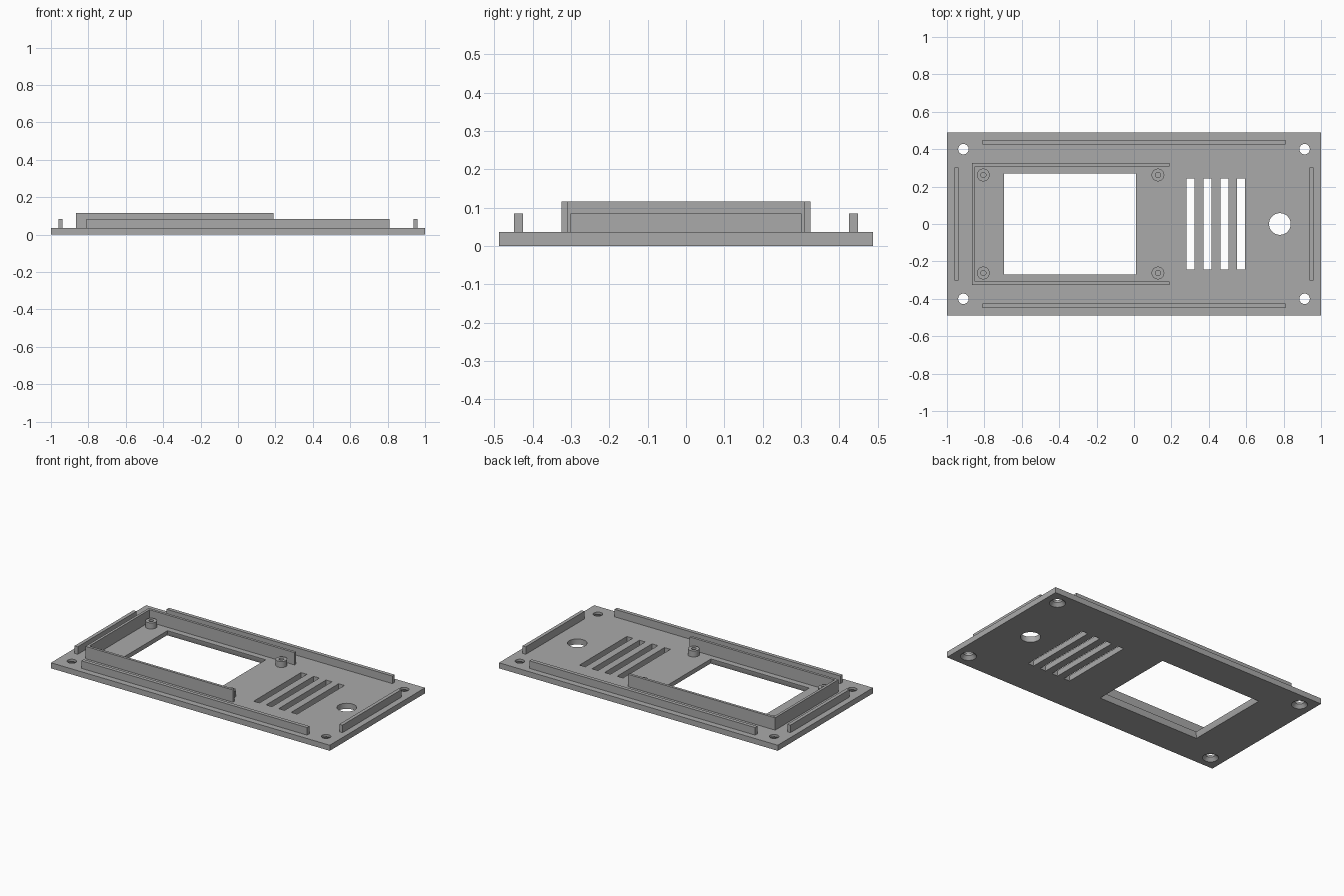
import bpy, bmesh, math

if "Cube" in bpy.data.objects:
    bpy.data.objects.remove(bpy.data.objects["Cube"])

T = 0.036        # plate thickness
SUNK = T - 0.004  # parts on the plate start slightly inside it

grey = bpy.data.materials.new("plain grey")
grey.diffuse_color = (0.4, 0.4, 0.4, 1)
grey.use_nodes = True
grey.node_tree.nodes["Principled BSDF"].inputs["Base Color"].default_value = grey.diffuse_color


def rect(x0, x1, y0, y1):
    return [(x0, y0), (x1, y0), (x1, y1), (x0, y1)]


def circle(x, y, r, n=40):
    return [(x + r * math.cos(2 * math.pi * i / n),
             y + r * math.sin(2 * math.pi * i / n)) for i in range(n)]


def loft(bm, rings):
    """Join stacked outlines [(points, z), ...] into a capped solid."""
    loops = [[bm.verts.new((x, y, z)) for x, y in pts] for pts, z in rings]
    for a, b in zip(loops, loops[1:]):
        n = len(a)
        for i in range(n):
            j = (i + 1) % n
            bm.faces.new((a[i], a[j], b[j], b[i]))
    bm.faces.new(loops[0][::-1])
    bm.faces.new(loops[-1])


def make(name, solids):
    bm = bmesh.new()
    for rings in solids:
        loft(bm, rings)
    bmesh.ops.recalc_face_normals(bm, faces=bm.faces)
    me = bpy.data.meshes.new(name)
    bm.to_mesh(me)
    bm.free()
    me.materials.append(grey)
    ob = bpy.data.objects.new(name, me)
    bpy.context.collection.objects.link(ob)
    return ob


def smooth(ob):
    bpy.ops.object.select_all(action='DESELECT')
    ob.select_set(True)
    bpy.context.view_layer.objects.active = ob
    bpy.ops.object.shade_smooth_by_angle(angle=math.radians(30))


def prism(pts, z0, z1):
    return [(pts, z0), (pts, z1)]


# Cutters: window with slightly flared outer edge, vents, button hole, screw holes
LO, HI = -0.02, T + 0.02
cuts = [[(rect(-0.705, 0.02, -0.28, 0.28), LO),
         (rect(-0.705, 0.02, -0.28, 0.28), 0),
         (rect(-0.695, 0.01, -0.27, 0.27), T - 0.006),
         (rect(-0.695, 0.01, -0.27, 0.27), HI)]]
for i in range(4):
    x = 0.303 + 0.09 * i
    cuts.append(prism(rect(x - 0.021, x + 0.021, -0.243, 0.243), LO, HI))
cuts.append(prism(circle(0.78, 0, 0.058), LO, HI))
for sx in (-1, 1):
    for sy in (-1, 1):
        x, y = 0.912 * sx, 0.4 * sy
        cuts.append([(circle(x, y, 0.047), LO), (circle(x, y, 0.047), 0),
                     (circle(x, y, 0.028), 0.021), (circle(x, y, 0.028), HI)])
cutter = make("hole_cutter", cuts)
cutter.hide_render = True

# Face plate
plate = make("face_plate", [prism(rect(-1, 1, -0.488, 0.488), 0, T)])
mod = plate.modifiers.new("holes", 'BOOLEAN')
mod.operation = 'DIFFERENCE'
mod.solver = 'EXACT'
mod.object = cutter
bpy.context.view_layer.objects.active = plate
bpy.ops.object.modifier_apply(modifier=mod.name)
bpy.data.objects.remove(cutter)
smooth(plate)

# Locating ribs along the four edges
for s, side in ((-1, "front"), (1, "back")):
    y0, y1 = sorted((0.425 * s, 0.449 * s))
    make(side + "_rib", [prism(rect(-0.81, 0.81, y0, y1), SUNK, 0.085)])
for s, side in ((-1, "left"), (1, "right")):
    x0, x1 = sorted((0.938 * s, 0.961 * s))
    make(side + "_rib", [prism(rect(x0, x1, -0.302, 0.302), SUNK, 0.085)])

# Three-sided screen surround, open towards the vents
u_shape = [(0.19, -0.325), (0.19, -0.308), (-0.85, -0.308), (-0.85, 0.308),
           (0.19, 0.308), (0.19, 0.325), (-0.867, 0.325), (-0.867, -0.325)]
make("screen_surround", [prism(u_shape, SUNK, 0.116)])

# Screw posts with blind holes
for i, x in enumerate((-0.806, 0.128)):
    for j, y in enumerate((-0.262, 0.262)):
        smooth(make(f"screw_post_{i * 2 + j + 1}", [[
            (circle(x, y, 0.034), SUNK), (circle(x, y, 0.034), 0.075),
            (circle(x, y, 0.014), 0.075), (circle(x, y, 0.014), T + 0.001)]]))
